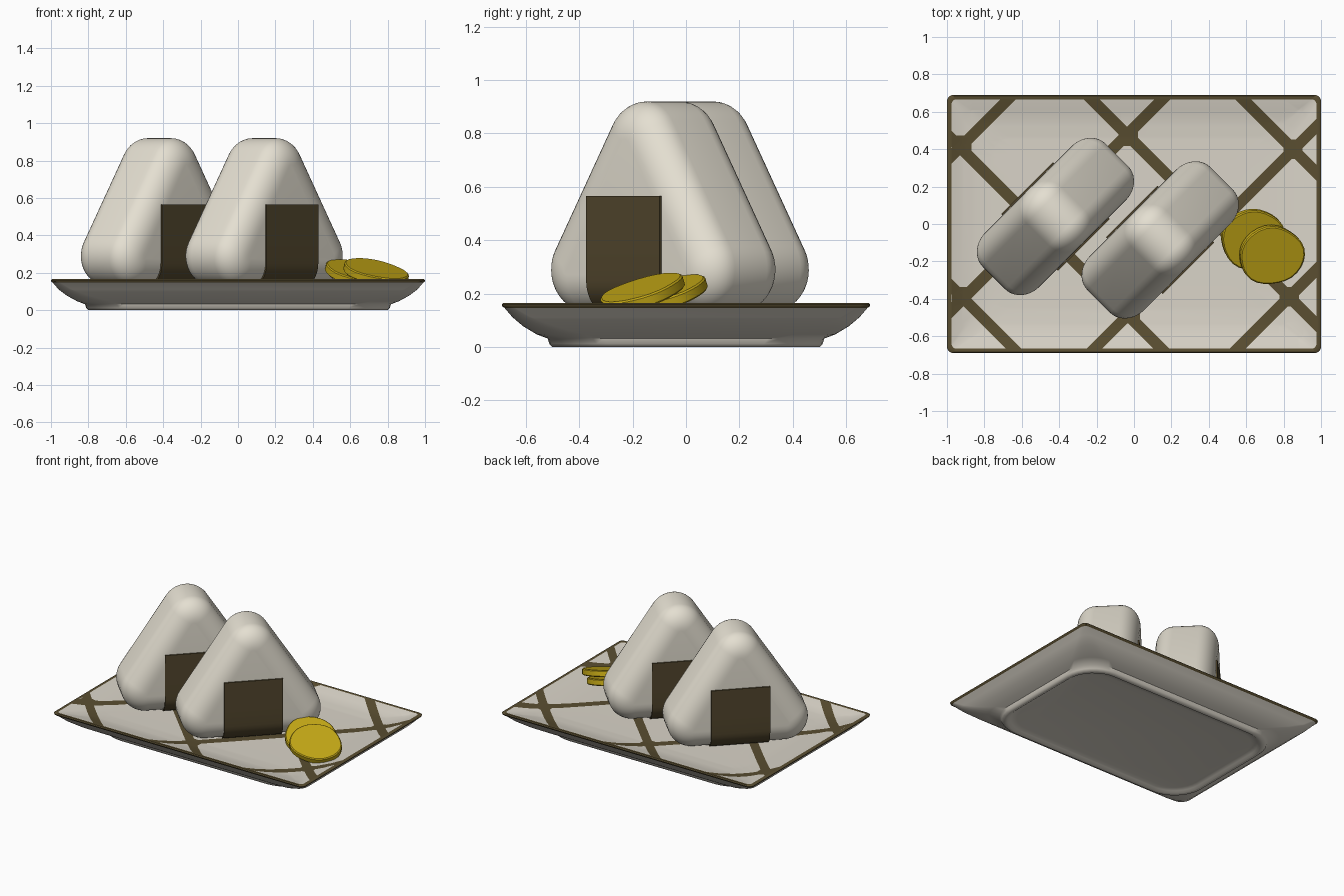
import bpy, bmesh, math
from mathutils import Vector, Matrix

if "Cube" in bpy.data.objects:
    bpy.data.objects.remove(bpy.data.objects["Cube"])


def material(name, rgb):
    m = bpy.data.materials.new(name)
    m.diffuse_color = (*rgb, 1)
    m.use_nodes = True
    m.node_tree.nodes["Principled BSDF"].inputs["Base Color"].default_value = m.diffuse_color
    return m


RICE = material("rice_cream", (0.78, 0.74, 0.64))
SEAWEED = material("seaweed_brown", (0.085, 0.062, 0.026))
GLAZE = material("plate_cream", (0.70, 0.66, 0.58))
TRIM = material("trim_brown", (0.10, 0.075, 0.03))
PICKLE = material("pickle_yellow", (0.55, 0.39, 0.008))


def finish(name, bm, mats, angle=35):
    bmesh.ops.recalc_face_normals(bm, faces=bm.faces)
    me = bpy.data.meshes.new(name)
    bm.to_mesh(me)
    bm.free()
    for m in mats:
        me.materials.append(m)
    ob = bpy.data.objects.new(name, me)
    bpy.context.collection.objects.link(ob)
    bpy.ops.object.select_all(action='DESELECT')
    ob.select_set(True)
    bpy.context.view_layer.objects.active = ob
    bpy.ops.object.shade_smooth_by_angle(angle=math.radians(angle))
    return ob


def loft(bm, loops):
    """Skin a list of equal-length point loops and cap both ends."""
    rings = [[bm.verts.new(p) for p in lp] for lp in loops]
    n = len(rings[0])
    for a, b in zip(rings, rings[1:]):
        for i in range(n):
            j = (i + 1) % n
            bm.faces.new((a[i], a[j], b[j], b[i]))
    bm.faces.new(rings[0][::-1])
    bm.faces.new(rings[-1])


def rounded_rect(hx, hy, z, r, steps=8):
    pts = []
    for k, (sx, sy) in enumerate([(1, 1), (-1, 1), (-1, -1), (1, -1)]):
        for i in range(steps + 1):
            a = math.pi / 2 * (k + i / steps)
            pts.append((sx * (hx - r) + r * math.cos(a),
                        sy * (hy - r) + r * math.sin(a), z))
    return pts


# Plate: half width, half depth, height, corner radius from underside to inside
PLATE = [
    (0.73, 0.43, 0.018, 0.18), (0.765, 0.465, 0.012, 0.20), (0.78, 0.48, 0.0, 0.21),
    (0.80, 0.50, 0.0, 0.22), (0.812, 0.512, 0.012, 0.22), (0.818, 0.518, 0.032, 0.21),
    (0.86, 0.56, 0.048, 0.18), (0.915, 0.61, 0.078, 0.12), (0.96, 0.65, 0.112, 0.07),
    (0.99, 0.68, 0.147, 0.04), (0.998, 0.689, 0.153, 0.035), (1.0, 0.69, 0.16, 0.035),
    (0.993, 0.684, 0.166, 0.03), (0.975, 0.666, 0.164, 0.025), (0.92, 0.61, 0.148, 0.05),
    (0.85, 0.545, 0.137, 0.08), (0.76, 0.46, 0.131, 0.10), (0.60, 0.32, 0.13, 0.10),
]
bm = bmesh.new()
loft(bm, [rounded_rect(*p) for p in PLATE])
bmesh.ops.recalc_face_normals(bm, faces=bm.faces)

# Lattice of painted stripes, cut into the inside of the plate
SUMS, DIFFS = (-1.31, -0.52, 0.44, 1.25), (-1.34, -0.515, 0.455, 1.22)
NODES = [(-0.92, 0.42), (-0.03, 0.47), (0.85, 0.40),
         (-0.92, -0.39), (-0.02, -0.48), (0.83, -0.39)]
HALF, KNOT = 0.042, 0.052     # stripe half width measured along x, knot half size
cuts = []
for s in (-1, 1):
    cuts += [((c + s * HALF, 0, 0), (1, 1, 0)) for c in SUMS]
    cuts += [((c + s * HALF, 0, 0), (1, -1, 0)) for c in DIFFS]
    cuts += [((x + s * KNOT, 0, 0), (1, 0, 0)) for x, y in NODES]
    cuts += [((0, y + s * KNOT, 0), (0, 1, 0)) for x, y in NODES]


def inside(f):
    c = f.calc_center_median()
    return f.normal.z > 0.3 and abs(c.x) < 0.975 and abs(c.y) < 0.666


for co, no in cuts:
    faces = [f for f in bm.faces if inside(f)]
    geom = faces + list({e for f in faces for e in f.edges}) + list({v for f in faces for v in f.verts})
    bmesh.ops.bisect_plane(bm, geom=geom, dist=1e-5, plane_co=co, plane_no=Vector(no).normalized())
    bm.normal_update()

for f in bm.faces:
    c = f.calc_center_median()
    if inside(f):
        stripe = (any(abs(c.x + c.y - k) < HALF for k in SUMS)
                  or any(abs(c.x - c.y - k) < HALF for k in DIFFS)
                  or any(abs(c.x - x) < KNOT and abs(c.y - y) < KNOT for x, y in NODES))
        f.material_index = int(stripe)
    else:
        f.material_index = int(c.z > 0.148)
finish("plate", bm, [GLAZE, TRIM], 50)

# Rice balls: rounded triangle, edges rounded over towards both faces
THICK, ROUND, RADIUS, BASE = 0.205, 0.12, 0.16, 0.13
CORNERS = [(0.305, 0.29), (0.0, 0.76), (-0.305, 0.29)]
slant = math.atan2(0.305, 0.47)
ARCS = [(-math.pi / 2, slant), (slant, math.pi - slant), (math.pi - slant, 1.5 * math.pi)]


def triangle(y, r, steps=14):
    pts = []
    for (cx, cz), (a0, a1) in zip(CORNERS, ARCS):
        for i in range(steps + 1):
            a = a0 + (a1 - a0) * i / steps
            pts.append((cx + r * math.cos(a), y, cz + r * math.sin(a)))
    return pts


def rice_ball(tag, x, y):
    place = Matrix.Translation((x, y, 0)) @ Matrix.Rotation(math.pi / 4, 4, 'Z')
    bm = bmesh.new()
    half = [(THICK - ROUND + ROUND * math.sin(a), RADIUS - 0.14 * (1 - math.cos(a)))
            for a in [math.pi / 2 * i / 10 for i in range(11)]]
    rows = [(-n, r) for n, r in reversed(half)] + half
    loft(bm, [triangle(n, r) for n, r in rows])
    ob = finish("rice_ball_" + tag, bm, [RICE], 60)
    ob.matrix_world = place

    # Seaweed band: up the front, under the base, up the back
    side = [(THICK, 0.565), (THICK, 0.45), (THICK, 0.35)]
    side += [(THICK - ROUND + ROUND * math.cos(a), BASE + ROUND - ROUND * math.sin(a))
             for a in [math.pi / 2 * i / 8 for i in range(9)]]
    path = side + [(-n, z) for n, z in reversed(side)]
    bm = bmesh.new()
    rows = [[bm.verts.new((u, n, z)) for n, z in path] for u in (-0.195, 0.195)]
    for i in range(len(path) - 1):
        bm.faces.new((rows[0][i], rows[0][i + 1], rows[1][i + 1], rows[1][i]))
    bm.normal_update()
    if bm.faces[:][0].normal.y < 0:
        bmesh.ops.reverse_faces(bm, faces=bm.faces)
    bmesh.ops.solidify(bm, geom=bm.faces[:], thickness=-0.009)
    # keep the band proud of the rice whichever way it was thickened
    if max(v.co.y for v in bm.verts) < THICK + 0.004:
        for v in bm.verts:
            v.co.y *= (THICK + 0.009) / THICK
    band = finish("seaweed_" + tag, bm, [SEAWEED], 35)
    band.matrix_world = place


rice_ball("left", -0.42, 0.04)
rice_ball("right", 0.14, -0.085)


# Pickle slices: slightly uneven leaning discs
def pickle(name, loc, rx, ry, phase):
    bm = bmesh.new()
    loops = []
    for z, k in [(-0.022, 0.96), (-0.016, 1), (0.016, 1), (0.022, 0.96)]:
        lp = []
        for i in range(28):
            a = 2 * math.pi * i / 28
            w = k * (1 + 0.022 * math.sin(3 * a + phase) + 0.012 * math.sin(5 * a))
            lp.append((rx * w * math.cos(a), ry * w * math.sin(a), z))
        loops.append(lp)
    loft(bm, loops)
    ob = finish(name, bm, [PICKLE], 40)
    tilt = Vector((0, 0, 1)).rotation_difference(Vector((0.21, -0.30, 1)))
    ob.matrix_world = Matrix.Translation(loc) @ tilt.to_matrix().to_4x4()


pickle("pickle_back", (0.635, -0.08, 0.196), 0.172, 0.165, 0.5)
pickle("pickle_front", (0.735, -0.165, 0.203), 0.176, 0.16, 2.0)
